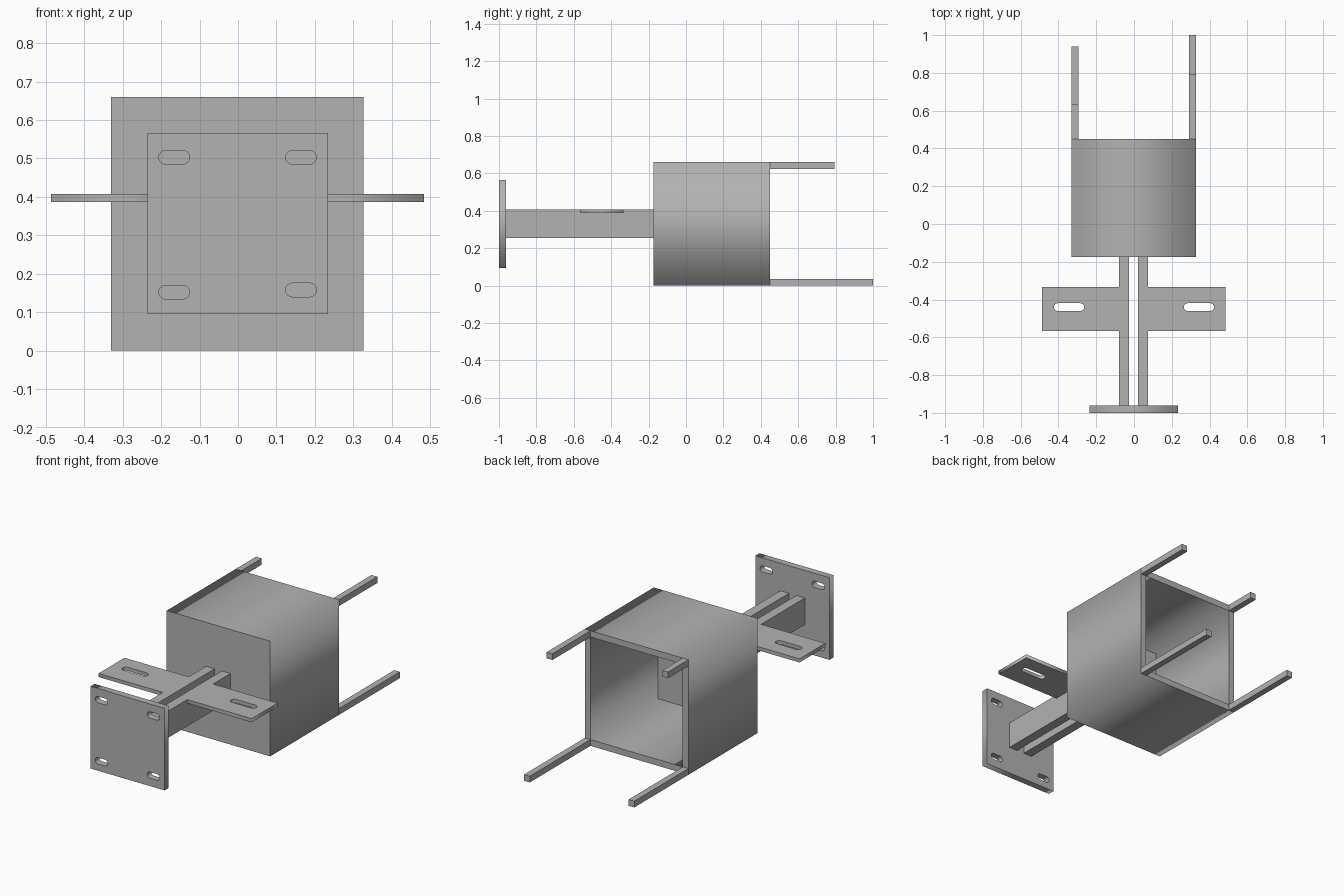
import bpy, math
from mathutils import Matrix

cube = bpy.data.objects.get("Cube")
if cube:
    bpy.data.objects.remove(cube, do_unlink=True)

# Single grey metal colour
metal = bpy.data.materials.new("grey_metal")
metal.use_nodes = True
grey = (0.45, 0.45, 0.45, 1)
metal.diffuse_color = grey
metal.node_tree.nodes["Principled BSDF"].inputs["Base Color"].default_value = grey


def box(name, x, y, z):
    """Block spanning the given (low, high) ranges."""
    spans = (x, y, z)
    bpy.ops.mesh.primitive_cube_add(size=1)
    ob = bpy.context.object
    ob.name = name
    size = Matrix.Diagonal([b - a for a, b in spans] + [1])
    centre = Matrix.Translation([(a + b) / 2 for a, b in spans])
    ob.data.transform(centre @ size)
    ob.data.materials.append(metal)


def rect(u, v):
    return [(u[0], v[0]), (u[1], v[0]), (u[1], v[1]), (u[0], v[1])]


def slot(cu, cv, length, width, steps=8):
    """Outline of a slot with rounded ends."""
    r = width / 2
    pts = []
    for side in (1, -1):
        for i in range(steps + 1):
            a = math.pi * (i / steps - 0.5) + (0 if side > 0 else math.pi)
            pts.append((cu + side * (length / 2 - r) + r * math.cos(a), cv + r * math.sin(a)))
    return pts


def plate(name, outlines, low, high, upright=False):
    """Flat plate with holes; upright plates lie in x-z and run along y."""
    curve = bpy.data.curves.new(name, "CURVE")
    curve.dimensions = "2D"
    curve.fill_mode = "BOTH"
    curve.extrude = (high - low) / 2
    for pts in outlines:
        s = curve.splines.new("POLY")
        s.points.add(len(pts) - 1)
        for p, (u, v) in zip(s.points, pts):
            p.co = (u, v, 0, 1)
        s.use_cyclic_u = True
    ob = bpy.data.objects.new(name, curve)
    bpy.context.collection.objects.link(ob)
    mid = (low + high) / 2
    ob.location = (0, mid, 0) if upright else (0, 0, mid)
    ob.rotation_euler.x = math.pi / 2 if upright else 0
    bpy.ops.object.select_all(action="DESELECT")
    ob.select_set(True)
    bpy.context.view_layer.objects.active = ob
    bpy.ops.object.convert(target="MESH")
    ob = bpy.context.object
    ob.data.materials.clear()
    ob.data.materials.append(metal)


# Hollow housing, open at the back, with a thin front wall
left, right, top, t = -0.33, 0.327, 0.66, 0.036
front, back = -0.175, 0.45
plate("housing_walls", [rect((left, right), (0, top)),
                        rect((left + t, right - t), (t, top - t))], front, back, True)
box("housing_front_wall", (left + t, right - t), (front, front + 0.012), (t, top - t))

# Four corner rods of different lengths
for name, x, z, end in (("upper_right_rod", left, top - t, 0.635),
                        ("upper_left_rod", right - t, top - t, 0.795),
                        ("lower_right_rod", left, 0, 0.94),
                        ("lower_left_rod", right - t, 0, 1.0)):
    box(name, (x, x + t), (back, end), (z, z + t))

# Front mounting plate with four slots
holes = [slot(u, v, 0.08, 0.036) for u, v in
         ((-0.166, 0.503), (0.164, 0.503), (-0.166, 0.152), (0.164, 0.158))]
plate("mounting_plate", [rect((-0.236, 0.234), (0.095, 0.566))] + holes, -1.0, -0.962, True)

# Twin beams and slotted side wings
for name, inner, outer, tip in (("right", -0.026, -0.08, -0.487), ("left", 0.02, 0.075, 0.484)):
    box(name + "_beam", sorted((inner, outer)), (-0.962, front), (0.255, 0.408))
    hole = slot(math.copysign(0.344, tip), -0.44, 0.16, 0.042)
    plate(name + "_wing", [rect(sorted((outer, tip)), (-0.567, -0.333)), hole], 0.387, 0.408)
